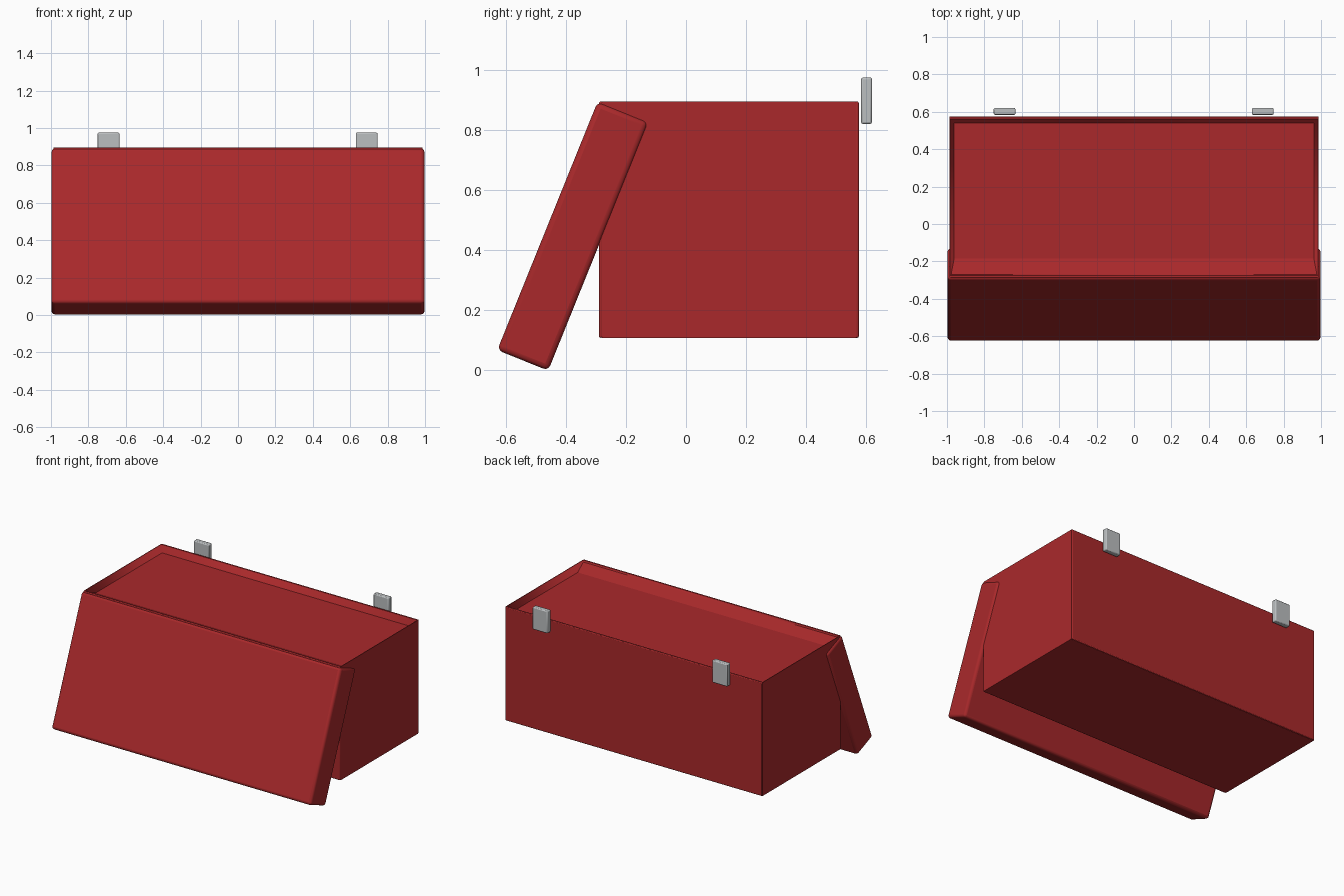
import bpy, bmesh, math
from mathutils import Vector

if "Cube" in bpy.data.objects:
    bpy.data.objects.remove(bpy.data.objects["Cube"])


def material(name, rgb):
    m = bpy.data.materials.new(name)
    m.diffuse_color = (*rgb, 1)
    m.use_nodes = True
    m.node_tree.nodes["Principled BSDF"].inputs["Base Color"].default_value = m.diffuse_color
    return m


RED = material("red paint", (0.40, 0.022, 0.024))
GREY = material("grey metal", (0.50, 0.52, 0.53))


def box(name, lo, hi, mat, bevel, segments=2):
    """Bevelled box between two corners."""
    lo, hi = Vector(lo), Vector(hi)
    bpy.ops.mesh.primitive_cube_add(size=1, location=(lo + hi) / 2)
    ob = bpy.context.object
    ob.name = name
    ob.scale = hi - lo
    bpy.ops.object.transform_apply(location=False, rotation=False, scale=True)
    ob.data.materials.append(mat)
    if bevel:
        mod = ob.modifiers.new("soft edges", 'BEVEL')
        mod.width, mod.segments = bevel, segments
    bpy.ops.object.shade_smooth_by_angle(angle=math.radians(30))
    return ob


# Chest body with a shallow recessed top
body = box("chest_body", (-0.987, -0.28, 0.107), (0.987, 0.566, 0.895), RED, 0)
bm = bmesh.new()
bm.from_mesh(body.data)
bm.faces.ensure_lookup_table()
top = max(bm.faces, key=lambda f: f.calc_center_median().z)
bmesh.ops.inset_region(bm, faces=[top], thickness=0.006)
bmesh.ops.inset_region(bm, faces=[top], thickness=0.03, depth=-0.045)
bm.to_mesh(body.data)
bm.free()

# Thin front and back panels
box("front_panel", (-0.987, -0.29, 0.107), (0.987, -0.277, 0.895), RED, 0.005)
box("back_panel", (-0.987, 0.563, 0.107), (0.987, 0.576, 0.895), RED, 0.005)

# Lid leaning against the front
lid = box("lid", (-0.997, -0.0915, -0.4465), (0.997, 0.0915, 0.4465), RED, 0.018, 3)
lid.location = (0, -0.377, 0.446)
lid.rotation_euler.x = -math.radians(22)

# Hinge plates at the back
for side, x in (("left", -0.692), ("right", 0.688)):
    box(side + "_hinge", (x - 0.058, 0.584, 0.82), (x + 0.058, 0.62, 0.975), GREY, 0.006)
